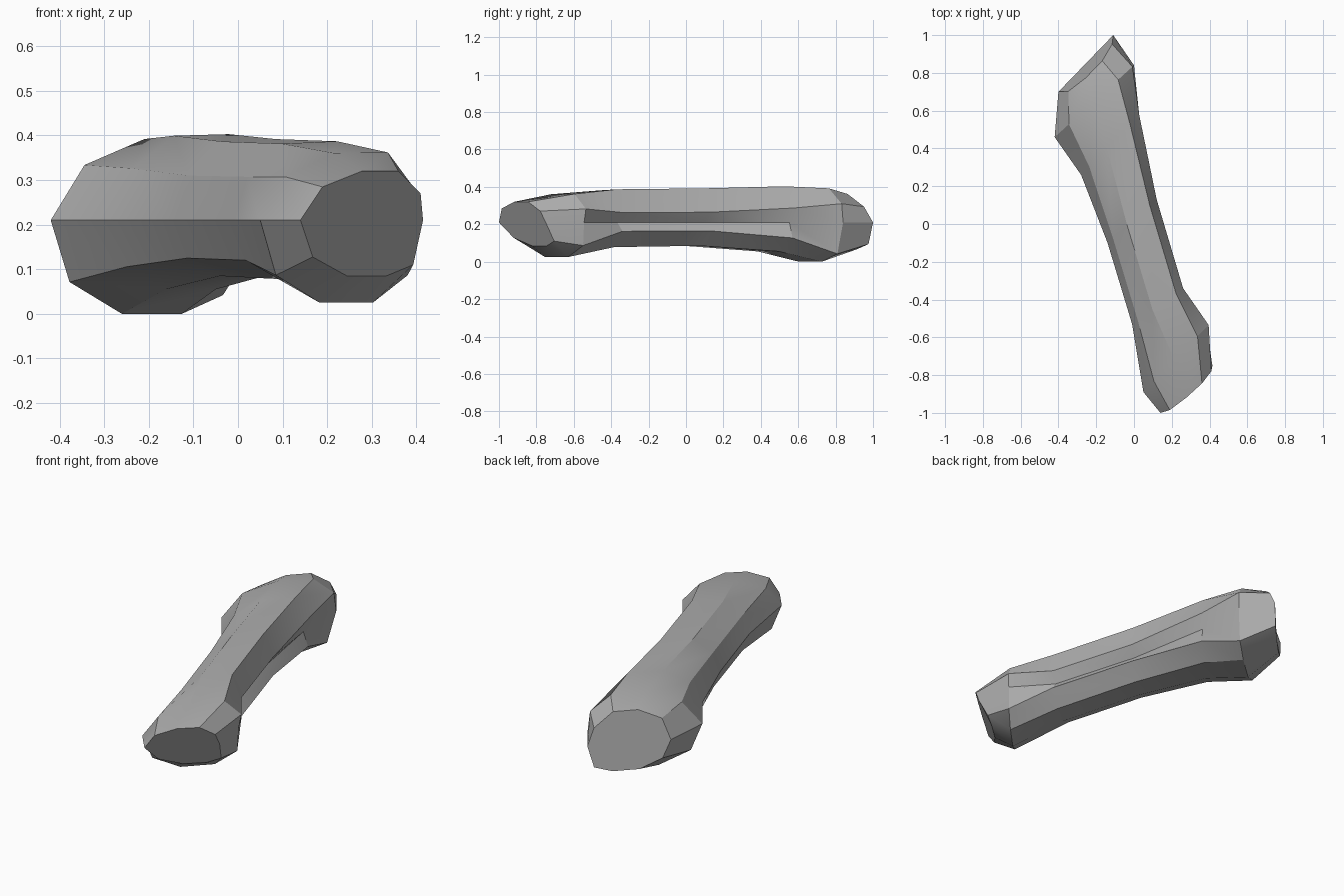
import bpy, bmesh, math

cube = bpy.data.objects.get("Cube")
if cube:
    bpy.data.objects.remove(cube, do_unlink=True)

stone = bpy.data.materials.new("stone_grey")
stone.use_nodes = True
COLOUR = (0.42, 0.42, 0.42, 1)
stone.diffuse_color = COLOUR
stone.node_tree.nodes["Principled BSDF"].inputs["Base Color"].default_value = COLOUR

MID = 0.21  # height of the widest crease

# Cross-section points: (across, height) on the grooved shaft and on the rounded ends.
# Height is a fraction of the way from the crease to the top (+1) or bottom (-1).
SHAFT = [(0, 0), (.11, .55), (.4, .97), (.86, 1), (1, .3), (.86, 0),
         (1, -.36), (.77, -1), (.38, -1), (.1, -.68)]
ROUND = [(0, 0), (.18, .68), (.5, 1), (.8, 1), (.98, .55), (1, 0),
         (.92, -.8), (.7, -1), (.38, -1), (.1, -.66)]

# Rings: one side, other side, bottom, top, roundness, lean of upper and lower half
RINGS = [
    ((.14, -1.0), (.415, -.75), .085, .32, 1, -.4, -.65),
    ((.05, -.89), (.40, -.53), .025, .362, .7, 0, 0),
    ((-.01, -.53), (.26, -.34), .078, .387, 0, 0, 0),
    ((-.14, -.10), (.12, .13), .085, .392, 0, 0, 0),
    ((-.28, .26), (.03, .58), .055, .403, .4, 0, 0),
    ((-.42, .46), (0, .84), 0, .392, 1, 0, 0),
    ((-.40, .70), (-.11, 1.0), .065, .362, 1, -.5, 0),
]


def ring_points(a, b, low, high, roundness, lean_up, lean_down):
    for (u0, h0), (u1, h1) in zip(SHAFT, ROUND):
        u = u0 + (u1 - u0) * roundness
        h = h0 + (h1 - h0) * roundness
        rise = h * (high - MID if h > 0 else MID - low)
        lean = rise * (lean_up if h > 0 else lean_down)
        yield (a[0] + (b[0] - a[0]) * u, a[1] + (b[1] - a[1]) * u + lean, MID + rise)


# Loft the rings into one closed body
bm = bmesh.new()
loops = [[bm.verts.new(p) for p in ring_points(*r)] for r in RINGS]
count = len(SHAFT)
for lower, upper in zip(loops, loops[1:]):
    for i in range(count):
        j = (i + 1) % count
        bm.faces.new((lower[i], lower[j], upper[j], upper[i]))
bm.faces.new(loops[0])
bm.faces.new(loops[-1])
bmesh.ops.recalc_face_normals(bm, faces=bm.faces)

mesh = bpy.data.meshes.new("long_stone")
bm.to_mesh(mesh)
bm.free()
mesh.materials.append(stone)
body = bpy.data.objects.new("long_stone", mesh)
bpy.context.collection.objects.link(body)

# Soften shallow creases, keep the hard edges
bpy.ops.object.select_all(action="DESELECT")
body.select_set(True)
bpy.context.view_layer.objects.active = body
bpy.ops.object.shade_smooth_by_angle(angle=math.radians(25))
